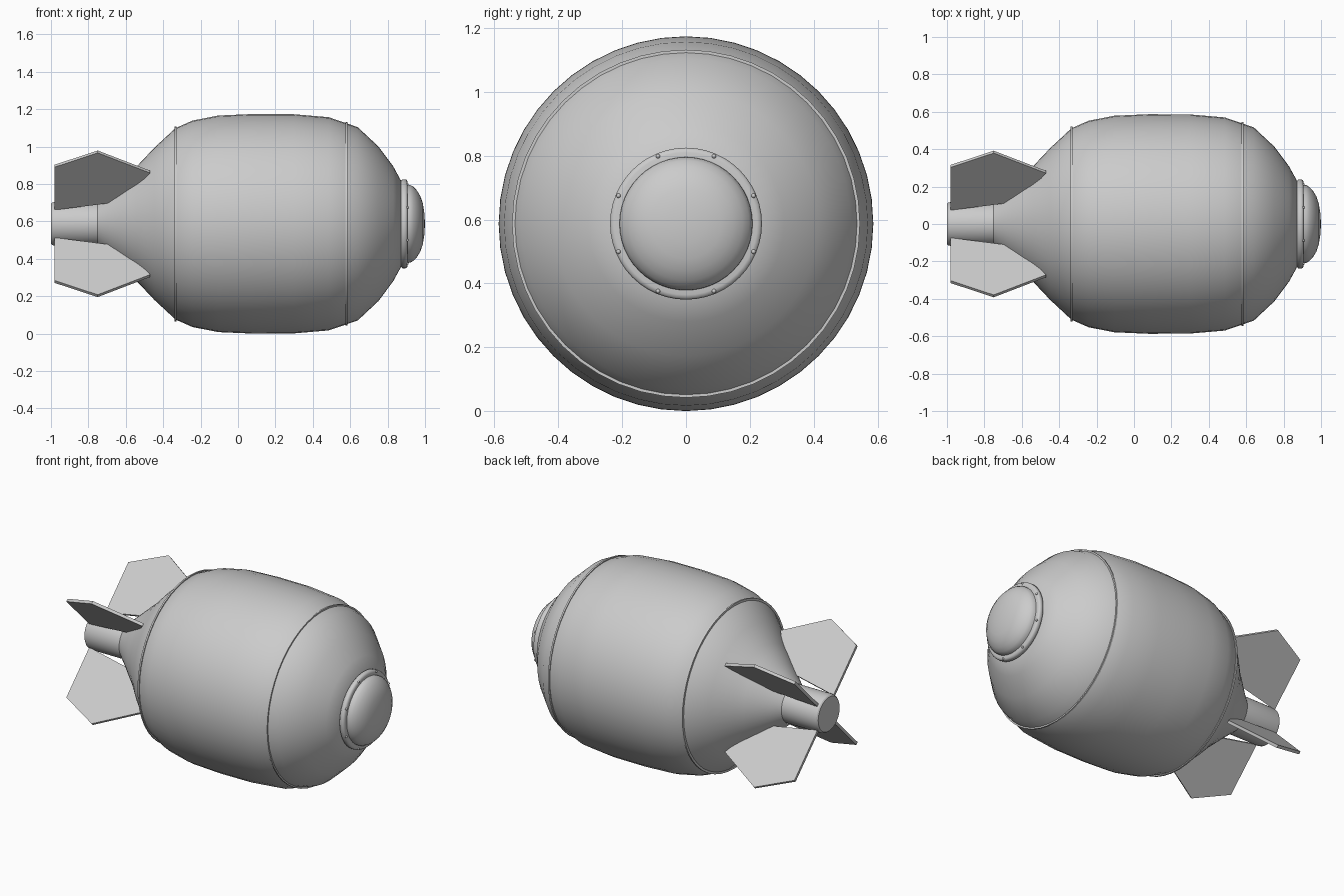
import bpy, bmesh, math
from mathutils import Matrix, Vector

if "Cube" in bpy.data.objects:
    bpy.data.objects.remove(bpy.data.objects["Cube"])

CZ = 0.587   # height of the long axis
SEG = 48

mat = bpy.data.materials.new("plain grey")
mat.diffuse_color = (0.6, 0.6, 0.6, 1)
mat.use_nodes = True
mat.node_tree.nodes["Principled BSDF"].inputs["Base Color"].default_value = mat.diffuse_color


def finish(name, bm, angle=30):
    bmesh.ops.recalc_face_normals(bm, faces=bm.faces)
    me = bpy.data.meshes.new(name)
    bm.to_mesh(me)
    bm.free()
    me.materials.append(mat)
    ob = bpy.data.objects.new(name, me)
    ob.location = (0, 0, CZ)
    bpy.context.collection.objects.link(ob)
    bpy.ops.object.select_all(action='DESELECT')
    ob.select_set(True)
    bpy.context.view_layer.objects.active = ob
    bpy.ops.object.shade_smooth_by_angle(angle=math.radians(angle))
    return ob


def lathe(name, profile, closed=False, angle=30):
    """Turn (x, radius) points about the x axis."""
    bm = bmesh.new()
    vs = [bm.verts.new((x, 0, r)) for x, r in profile]
    pairs = list(zip(vs, vs[1:])) + ([(vs[-1], vs[0])] if closed else [])
    es = [bm.edges.new(p) for p in pairs]
    bmesh.ops.spin(bm, geom=vs + es, cent=(0, 0, 0), axis=(1, 0, 0),
                   angle=math.tau, steps=SEG, use_duplicate=False)
    bmesh.ops.remove_doubles(bm, verts=bm.verts, dist=1e-4)
    return finish(name, bm, angle)


# main shell
lathe("body", [(-0.75, 0.118), (-0.70, 0.162), (-0.645, 0.212), (-0.585, 0.268),
               (-0.543, 0.305), (-0.447, 0.407), (-0.334, 0.512), (-0.243, 0.552),
               (-0.105, 0.579), (0.08, 0.587), (0.297, 0.586), (0.485, 0.57),
               (0.64, 0.517), (0.75, 0.414), (0.83, 0.307), (0.873, 0.228),
               (0.873, 0)], angle=40)

# tail tube
lathe("tail_tube", [(-1, 0), (-1, 0.107), (-0.993, 0.114), (-0.98, 0.117), (-0.74, 0.117)])

# raised seam bands
for name, x, r in (("rear_seam", -0.334, 0.521), ("front_seam", 0.58, 0.545)):
    lathe(name, [(x - 0.005, r - 0.03), (x - 0.005, r), (x + 0.005, r), (x + 0.005, r - 0.03)], True)

# nose flange and domed cap
lathe("nose_flange", [(0.86, 0.2), (0.872, 0.23), (0.879, 0.238), (0.896, 0.238),
                      (0.904, 0.233), (0.907, 0.223), (0.907, 0.19)], angle=60)
lathe("nose_cap", [(0.895, 0.209), (0.92, 0.208), (0.938, 0.198), (0.957, 0.178), (0.975, 0.148),
                   (0.988, 0.11), (0.996, 0.06), (1.0, 0)], angle=40)

# rivets around the flange
bm = bmesh.new()
for i in range(8):
    a = math.radians(22.5 + 45 * i)
    p = Vector((0.906, 0.229 * math.cos(a), 0.229 * math.sin(a)))
    bmesh.ops.create_uvsphere(bm, u_segments=10, v_segments=6, radius=0.007,
                              matrix=Matrix.Translation(p))
finish("flange_rivets", bm, 60)

# four diagonal fins
outline = [(-0.98, 0.113), (-0.70, 0.163), (-0.64, 0.19), (-0.54, 0.29),
           (-0.47, 0.393), (-0.75, 0.545), (-0.98, 0.438)]
for i, name in enumerate(("top_back_fin", "top_front_fin", "bottom_front_fin", "bottom_back_fin")):
    bm = bmesh.new()
    f = bm.faces.new([bm.verts.new((x, -0.009, r)) for x, r in outline])
    ext = bmesh.ops.extrude_face_region(bm, geom=[f])["geom"]
    bmesh.ops.translate(bm, vec=(0, 0.018, 0), verts=[v for v in ext if isinstance(v, bmesh.types.BMVert)])
    bm.transform(Matrix.Rotation(math.radians(-45 + 90 * i), 4, 'X'))
    finish(name, bm)
